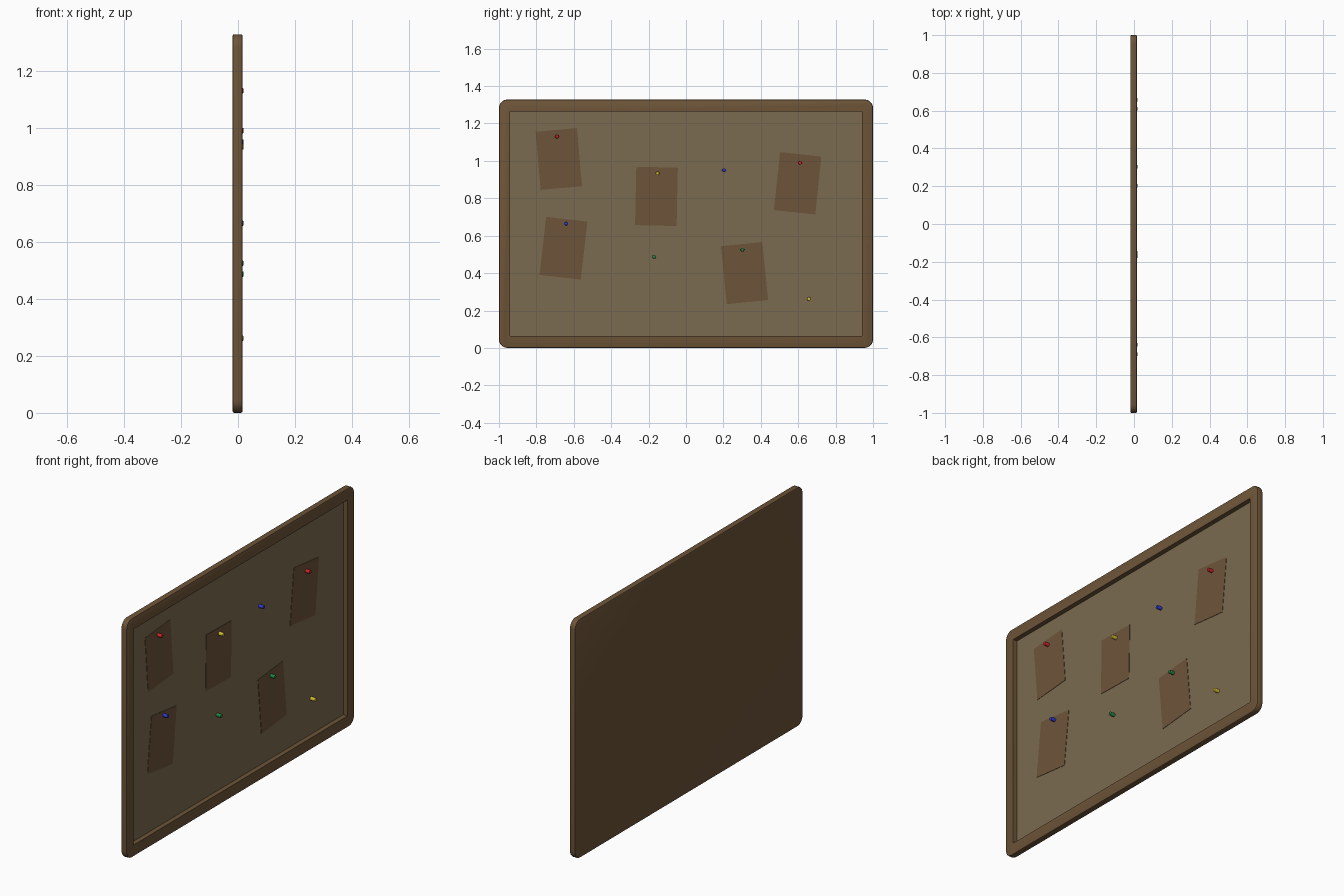
import bpy, bmesh, math
from mathutils import Matrix

if "Cube" in bpy.data.objects:
    bpy.data.objects.remove(bpy.data.objects["Cube"])

W, H = 2.0, 1.328            # outer size along y and z
BACK, FRONT = -0.019, 0.016  # board thickness range along x
FLOOR = -0.010               # visible cork surface


def material(name, rgb):
    m = bpy.data.materials.new(name)
    m.diffuse_color = (*rgb, 1)
    m.use_nodes = True
    m.node_tree.nodes["Principled BSDF"].inputs["Base Color"].default_value = m.diffuse_color
    return m


WOOD = material("wood", (0.155, 0.09, 0.04))
CORK = material("cork", (0.195, 0.147, 0.08))
NOTE = material("note_paper", (0.155, 0.088, 0.042))
PIN = {"red": material("red", (0.6, 0.02, 0.02)),
       "blue": material("blue", (0.03, 0.04, 0.6)),
       "green": material("green", (0.02, 0.22, 0.05)),
       "yellow": material("yellow", (0.65, 0.5, 0.03))}


def finish(name, bm, mat):
    me = bpy.data.meshes.new(name)
    bm.to_mesh(me)
    bm.free()
    ob = bpy.data.objects.new(name, me)
    bpy.context.collection.objects.link(ob)
    if mat:
        me.materials.append(mat)
    return ob


def box_bm(x0, x1, sy, sz):
    bm = bmesh.new()
    bmesh.ops.create_cube(bm, size=1, matrix=Matrix.Diagonal((x1 - x0, sy, sz, 1)))
    bmesh.ops.translate(bm, verts=bm.verts, vec=((x0 + x1) / 2, 0, 0))
    return bm


def smooth(ob, angle=35):
    bpy.ops.object.select_all(action='DESELECT')
    ob.select_set(True)
    bpy.context.view_layer.objects.active = ob
    bpy.ops.object.shade_smooth_by_angle(angle=math.radians(angle))


# Frame with solid back: rounded corners, softened rims
bm = box_bm(BACK, FRONT, W, H)
corners = [e for e in bm.edges
           if abs(e.verts[0].co.x - e.verts[1].co.x) > 0.01]
bmesh.ops.bevel(bm, geom=corners, offset=0.045, segments=5, profile=0.5, affect='EDGES')
rims = [e for e in bm.edges
        if abs(e.verts[0].co.x - e.verts[1].co.x) < 1e-5]
bmesh.ops.bevel(bm, geom=rims, offset=0.006, segments=2, profile=0.5, affect='EDGES')
frame = finish("frame", bm, WOOD)
frame.location.z = H / 2

# Recess cut into the front of the frame
cutter = finish("recess_cutter", box_bm(FLOOR - 0.003, 0.1, 1.88, 1.2), None)
cutter.location.z = H / 2
cutter.hide_render = True
cutter.hide_set(True)
cut = frame.modifiers.new("recess", 'BOOLEAN')
cut.operation = 'DIFFERENCE'
cut.solver = 'EXACT'
cut.object = cutter
smooth(frame)

# Cork panel
panel = finish("cork_panel", box_bm(FLOOR - 0.003, FLOOR, 1.88, 1.2), CORK)
panel.location.z = H / 2

# Paper notes: y, z, tilt in degrees
notes = [(-0.68, 1.01, 5), (-0.158, 0.81, -1.2), (0.597, 0.88, -6),
         (-0.655, 0.533, -6.5), (0.313, 0.40, 5.7)]
for i, (y, z, tilt) in enumerate(notes, 1):
    note = finish(f"note_{i}", box_bm(FLOOR, FLOOR + 0.002, 0.222, 0.312), NOTE)
    note.location = (0, y, z)
    note.rotation_euler.x = math.radians(tilt)

# Push pins: y, z, colour
pins = [(-0.69, 1.13, "red"), (-0.152, 0.933, "yellow"), (0.203, 0.95, "blue"),
        (0.61, 0.99, "red"), (-0.64, 0.665, "blue"), (-0.17, 0.487, "green"),
        (0.302, 0.525, "green"), (0.657, 0.262, "yellow")]
L = 0.019 - FLOOR
for i, (y, z, colour) in enumerate(pins, 1):
    bm = bmesh.new()
    bmesh.ops.create_cone(bm, cap_ends=True, segments=16, radius1=0.01, radius2=0.01,
                          depth=L, matrix=Matrix.Rotation(math.pi / 2, 4, 'Y'))
    tip = [e for e in bm.edges if all(v.co.x > 0 for v in e.verts)]
    bmesh.ops.bevel(bm, geom=tip, offset=0.003, segments=2, profile=0.5, affect='EDGES')
    pin = finish(f"push_pin_{i}", bm, PIN[colour])
    pin.location = (FLOOR + L / 2, y, z)
    smooth(pin)
